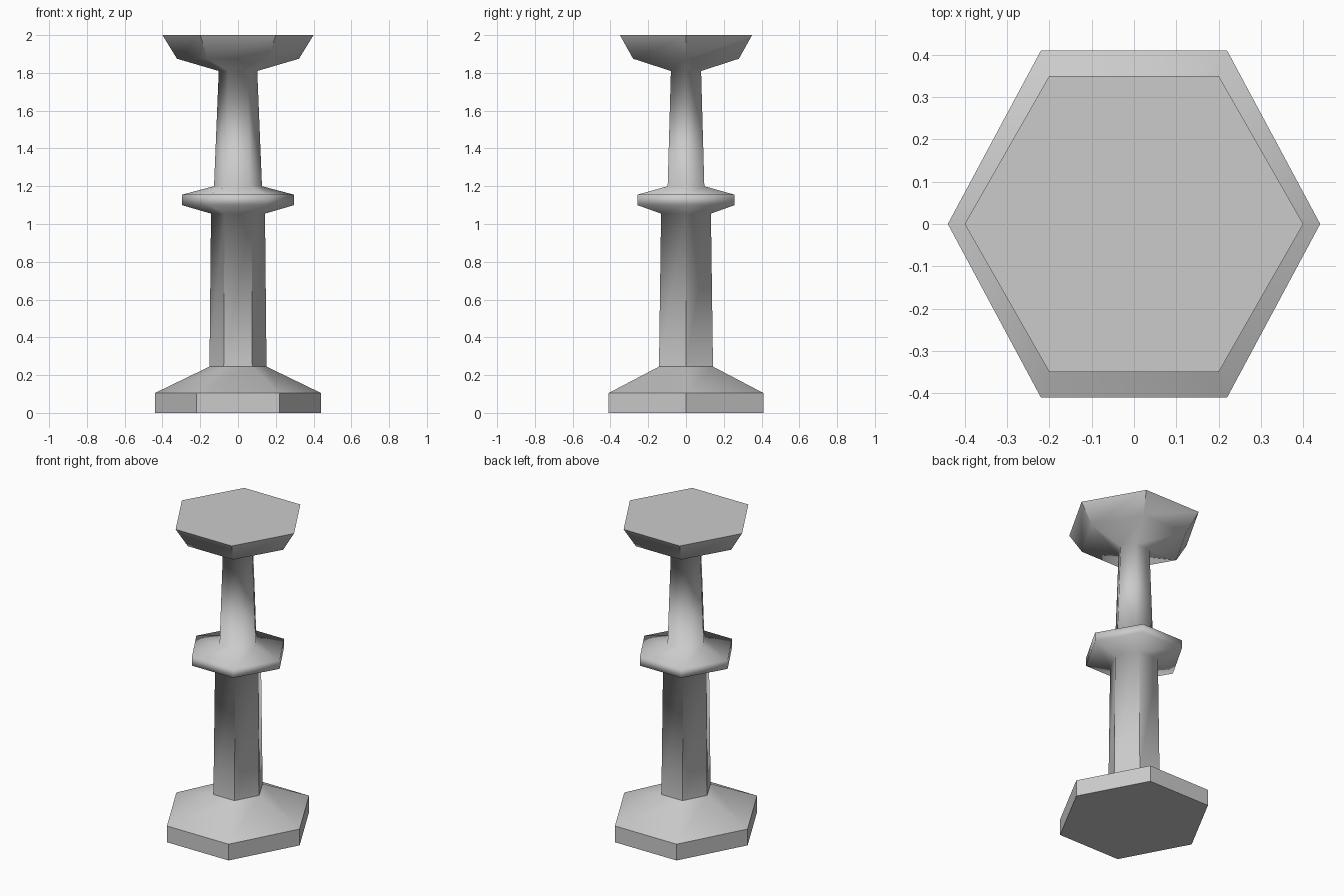
import bpy, bmesh, math

if "Cube" in bpy.data.objects:
    bpy.data.objects.remove(bpy.data.objects["Cube"])

# Profile of the pedestal: (height, half width in x, half depth in y)
PROFILE = [
    (0.00, 0.44, 0.41), (0.105, 0.44, 0.41),                       # plinth
    (0.245, 0.151, 0.143), (1.055, 0.143, 0.132),                  # lower shaft
    (1.10, 0.297, 0.258), (1.155, 0.297, 0.258),                   # collar
    (1.20, 0.127, 0.097), (1.81, 0.102, 0.08),                     # upper shaft
    (1.875, 0.323, 0.28), (2.00, 0.40, 0.35),                      # flared top
]


def hex_ring(bm, z, rx, ry):
    """Six corners, points on the x axis, flat sides facing front and back."""
    ky = ry / math.sin(math.pi / 3)
    return [bm.verts.new((rx * math.cos(i * math.pi / 3),
                          ky * math.sin(i * math.pi / 3), z)) for i in range(6)]


bm = bmesh.new()
rings = [hex_ring(bm, *p) for p in PROFILE]
for low, high in zip(rings, rings[1:]):
    for i in range(6):
        j = (i + 1) % 6
        bm.faces.new((low[i], low[j], high[j], high[i]))
bm.faces.new(rings[0][::-1])
bm.faces.new(rings[-1])
bm.normal_update()

# Soft shading up each side, crisp corners, plinth and top rim
for f in bm.faces:
    f.smooth = True
for e in bm.edges:
    z0, z1 = (v.co.z for v in e.verts)
    if abs(z0 - z1) < 1e-5:
        e.smooth = not (z0 < 0.3 or z0 > 1.95)
    else:
        e.smooth = e.calc_face_angle() < math.radians(30)

mesh = bpy.data.meshes.new("pedestal")
bm.to_mesh(mesh)
bm.free()
bpy.context.collection.objects.link(bpy.data.objects.new("pedestal", mesh))
